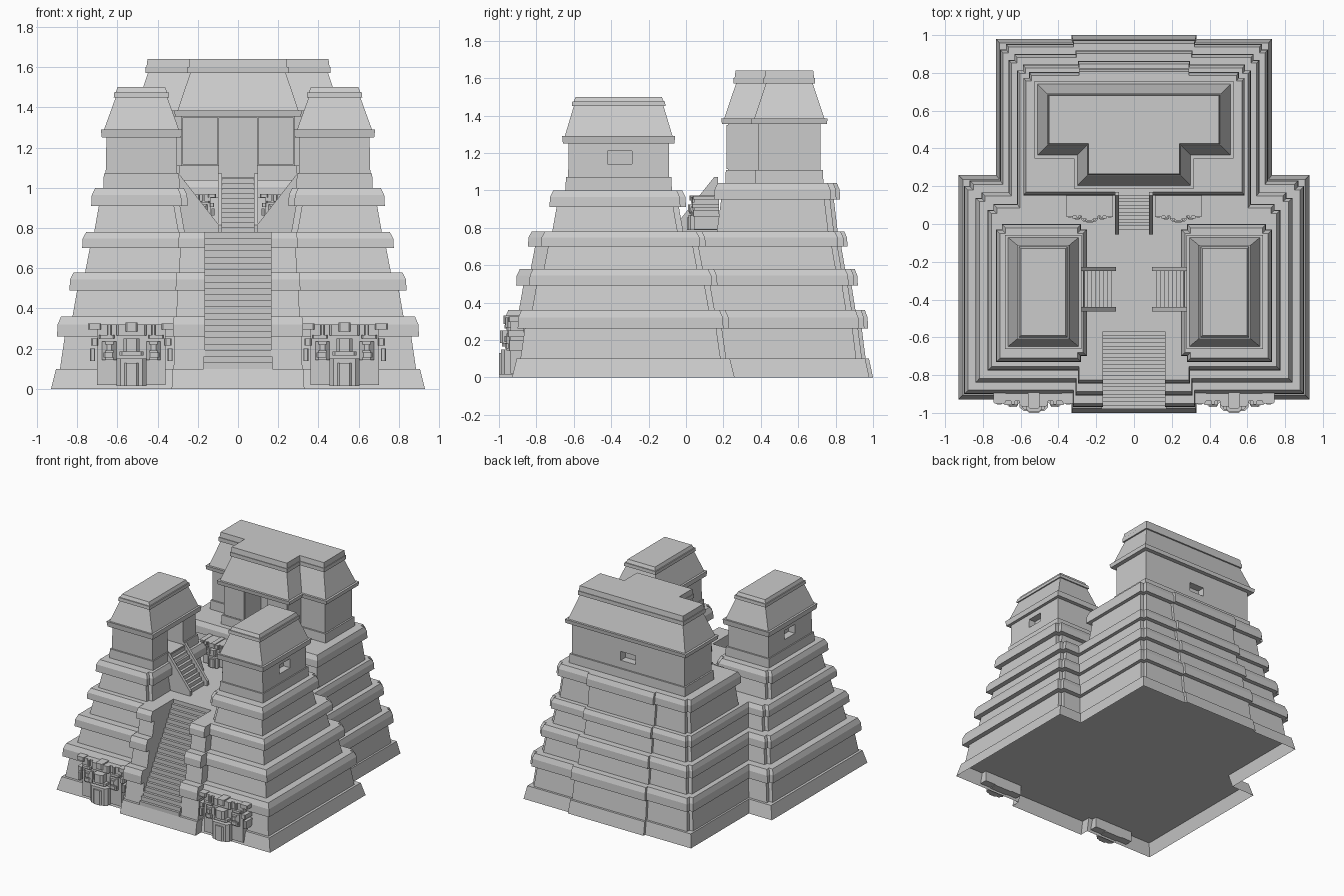
import bpy, bmesh
from math import pi
from mathutils import Matrix, Vector

if "Cube" in bpy.data.objects:
    bpy.data.objects.remove(bpy.data.objects["Cube"])


def loft(name, rings, bottom=True, matrix=None):
    """Skin a stack of equal-length 3D rings and cap the ends."""
    bm = bmesh.new()
    rows = [[bm.verts.new(p) for p in r] for r in rings]
    for a, b in zip(rows, rows[1:]):
        for i in range(len(a)):
            j = (i + 1) % len(a)
            bm.faces.new((a[i], a[j], b[j], b[i]))
    bm.faces.new(rows[-1])
    if bottom:
        bm.faces.new(rows[0][::-1])
    bmesh.ops.remove_doubles(bm, verts=bm.verts, dist=1e-5)
    bmesh.ops.recalc_face_normals(bm, faces=bm.faces)
    me = bpy.data.meshes.new(name)
    bm.to_mesh(me)
    bm.free()
    ob = bpy.data.objects.new(name, me)
    bpy.context.collection.objects.link(ob)
    if matrix:
        ob.matrix_world = matrix
    return ob


def stack(name, plan, levels, bottom=True):
    """Loft a plan function through (z, offset) levels."""
    return loft(name, [[(x, y, z) for x, y in plan(d)] for z, d in levels], bottom)


def box(name, x0, x1, y0, y1, z0, z1):
    return loft(name, [[(x0, y0, z), (x1, y0, z), (x1, y1, z), (x0, y1, z)] for z in (z0, z1)])


def cut(target, *bounds):
    c = box("opening_cutter", *bounds)
    c.hide_render = True
    c.display_type = 'WIRE'
    m = target.modifiers.new("opening", 'BOOLEAN')
    m.operation, m.solver, m.object = 'DIFFERENCE', 'EXACT', c


def mirrored(half):
    return half + [(-x, y) for x, y in reversed(half)]


# ---- stepped pyramid platform ----
def footprint(s, notch):
    def plan(d):
        W, F, P, J = .93 - d, -.93 + d, -1 + d, .26 - d
        R, B, h = .73 - .72 * d, .98 - .88 * d, .33 - .22 * d
        half = [(notch, -.55), (notch, P)] if notch else []
        half += [(h, P), (h, F), (W, F), (W, J - s), (W - s, J - s), (W - s, J), (R, J),
                 (R, B - s), (R - s, B - s), (R - s, B), (h, B), (h, B + .02)]
        return mirrored(half)
    return plan


def tier_levels(z0, z1, z2, d):
    """Battered wall, then a projecting apron moulding."""
    return [(z0, d + .015), (z1, d + .038), (z1, d), (z1 + .6 * (z2 - z1), d + .003), (z2, d + .02)]


stack("base_plinth", footprint(0, 0), [(0, 0), (.1, .025)], bottom=False)
for i, t in enumerate([(.1, .26, .36, .03), (.36, .49, .58, .092), (.58, .70, .78, .155)]):
    stack(f"platform_tier_{i + 1}", footprint(.03, .165), tier_levels(*t))


# ---- rear upper tier ----
def rear_plan(d):
    R, B, h, f = .73 - .72 * d, .98 - .88 * d, .29, -.05 + d
    s = .03
    return mirrored([(R, f), (R, B - s), (R - s, B - s), (R - s, B), (h, B), (h, B + .02)])


stack("rear_upper_tier", rear_plan, tier_levels(.78, .95, 1.04, .20))


# ---- rear temple, T-shaped with sloping roof ----
def temple_plan(e):
    return mirrored([(.28 + e, .225 - e), (.28 + e, .385 - e), (.49 + e, .385 - e), (.49 + e, .72 + e)])


temple = stack("rear_temple", temple_plan, [
    (1.03, .015), (1.11, .012), (1.11, 0), (1.355, 0), (1.355, .033), (1.385, .037), (1.385, .02),
    (1.57, -.042), (1.57, -.03), (1.6, -.03), (1.6, -.035), (1.64, -.04)])
cut(temple, -.095, .095, .1, .42, 1.05, 1.35)
cut(temple, -.065, .065, .66, .9, 1.17, 1.24)
for s in (-1, 1):
    box("temple_wall_panel", *sorted((s * .1, s * .275)), .217, .24, 1.115, 1.35)


# ---- stairs with balustrades (rise along local +y) ----
def prism(name, profile, x0, x1, matrix):
    return loft(name, [[(x, y, z) for y, z in profile] for x in (x0, x1)], matrix=matrix)


def stairs(name, n, run, rise, w, matrix, rail=0):
    prof = []
    for i in range(n):
        prof += [(run * i / n, rise * i / n), (run * i / n, rise * (i + 1) / n)]
    prof += [(run, rise), (run, 0)]
    prism(name, prof, -w, w, matrix)
    if rail:
        edge = [(-.025, 0), (-.025, .035), (run - .02, rise + .025), (run, rise + .025), (run, 0)]
        for x in (-w - rail, w):
            prism(name + "_balustrade", edge, x, x + rail, matrix)


stairs("grand_stair", 22, .43, .68, .172, Matrix.Translation((0, -.98, .1)))
stairs("temple_stair", 11, .2, .265, .08, Matrix.Translation((0, -.03, .78)), .02)


# ---- the two front towers ----
def tower(s):
    def tier(d):
        k = d - .2
        W, x0, f, b, c = .93 - d, .25 + k, -.93 + d, -k, .03
        pts = [(x0 + c, f), (W, f), (W, b - c), (W - c, b - c), (W - c, b),
               (x0 + c, b), (x0 + c, b - c), (x0, b - c), (x0, f + c), (x0 + c, f + c)]
        return [(s * x, y) for x, y in pts]

    def body(h):
        return [(s * .48 + i * h[0], -.36 + j * h[1]) for i, j in ((-1, -1), (1, -1), (1, 1), (-1, 1))]

    stack("tower_tier", tier, tier_levels(.78, .91, 1.0, .20))
    shrine = stack("tower_shrine", body, [
        (.99, (.19, .285)), (1.07, (.187, .282)), (1.07, (.178, .27)), (1.25, (.174, .268)),
        (1.25, (.197, .298)), (1.29, (.202, .302)), (1.29, (.186, .288)),
        (1.45, (.128, .24)), (1.45, (.138, .25)), (1.475, (.136, .248)),
        (1.475, (.128, .24)), (1.5, (.118, .23))])
    # inward doorway and small outer window
    cut(shrine, *sorted((s * .2, s * .45)), -.44, -.25, 1.05, 1.24)
    cut(shrine, *sorted((s * .6, s * .75)), -.42, -.29, 1.14, 1.21)
    m = Matrix.Translation((s * .12, -.345, .78)) @ Matrix.Rotation(-s * pi / 2, 4, 'Z')
    stairs("tower_stair", 9, .19, .26, .095, m, .022)


# ---- carved stucco masks ----
def mask(cx, y, z, k, back):
    def block(name, u0, u1, v0, v1, depth, ch=0.0, both=False):
        for s in ((-1, 1) if both else (1,)):
            plan = [(u0, back), (u0, -depth + ch), (u0 + ch, -depth), (u1 - ch, -depth),
                    (u1, -depth + ch), (u1, back)]
            loft("mask_" + name, [[(cx + s * u * k, y + v * k, z + h * k) for u, v in plan]
                                  for h in (v0, v1)])
    block("plate", -.17, .17, .02, .32, .012)
    block("jaw", -.075, .075, .015, .15, .065, .02)
    block("chin_band", -.035, .035, .015, .13, .075, .01)
    block("lip", -.06, .06, .165, .185, .06, .012)
    block("nose", -.04, .04, .185, .25, .07, .015)
    block("brow", -.075, .075, .265, .32, .04, .01)
    block("crest", -.03, .03, .285, .33, .052, .008)
    block("eye", .075, .145, .145, .235, .035, .015, True)
    block("pupil", .09, .13, .19, .22, .045, .008, True)
    block("cheek", .085, .14, .155, .18, .043, .008, True)
    block("eyebrow", .085, .16, .25, .268, .034, .006, True)
    block("ear_rod", .1, .12, .268, .32, .03, .004, True)
    block("ear_plug", .165, .2, .215, .25, .03, .006, True)
    block("ear_ornament", .15, .215, .295, .325, .024, .006, True)
    block("ear_pendant", .18, .205, .14, .2, .022, .004, True)


for side in (-1, 1):
    tower(side)
    mask(side * .53, -.925, 0, 1, .06)
    mask(side * .235, .05, .78, .58, .22)
